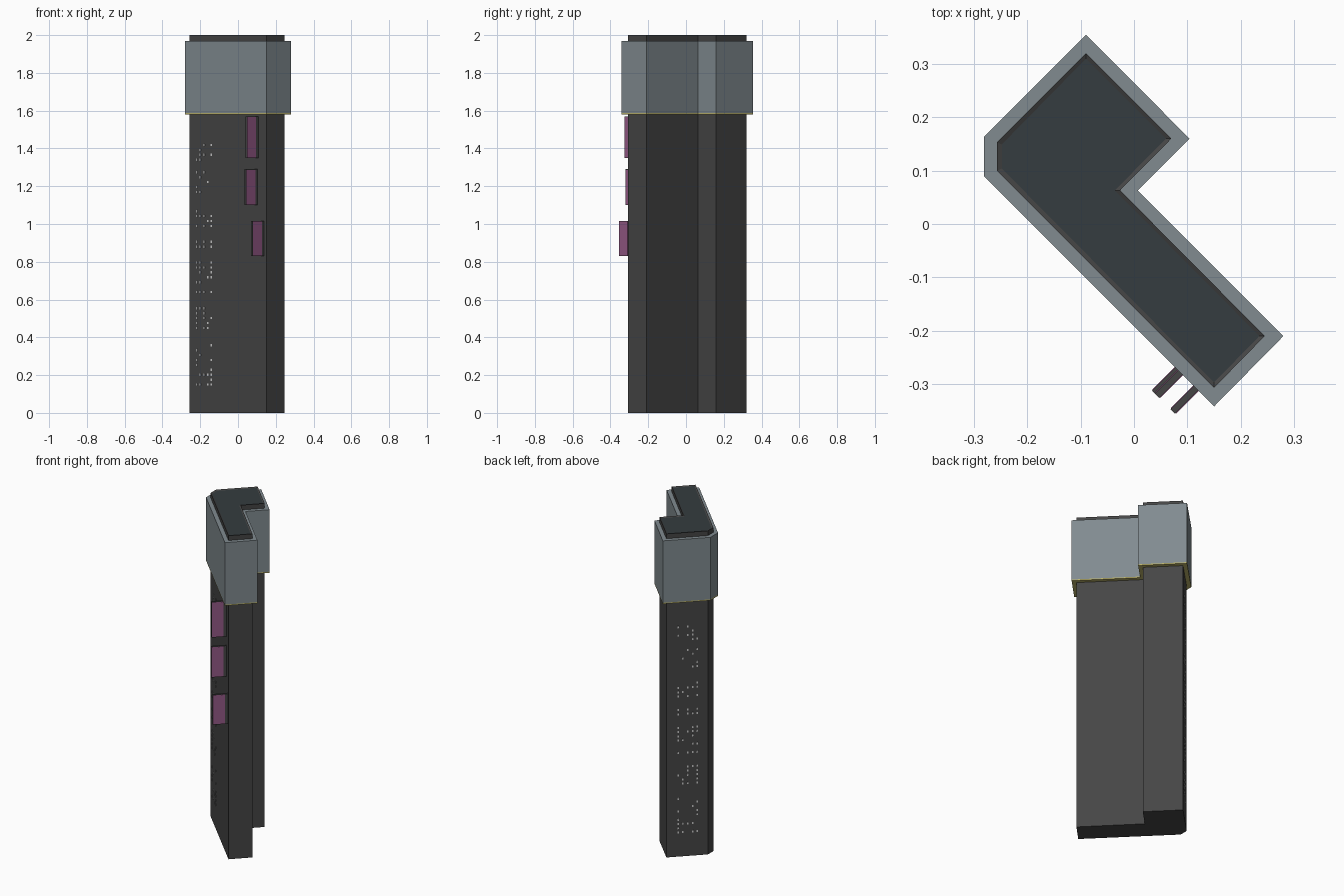
import bpy, bmesh, math, random
from mathutils import Vector, Matrix

if "Cube" in bpy.data.objects:
    bpy.data.objects.remove(bpy.data.objects["Cube"])

random.seed(4)

def material(name, color):
    m = bpy.data.materials.new(name)
    m.diffuse_color = color
    m.use_nodes = True
    m.node_tree.nodes["Principled BSDF"].inputs["Base Color"].default_value = m.diffuse_color
    return m

WALL = material("dark_wall", (0.06, 0.06, 0.06, 1))
ROOF = material("roof_blue_grey", (0.035, 0.045, 0.05, 1))
GLASS = material("grey_glass", (0.22, 0.26, 0.28, 0.75))
GLOW = material("yellow_trim", (0.5, 0.45, 0.15, 1))
PINK = material("pink_panel", (0.3, 0.1, 0.24, 1))
LIGHT = material("window_light", (0.7, 0.7, 0.68, 1))

# L-shaped tower plan and the wider plan of its collar
BODY = [(-0.09, 0.32), (-0.257, 0.153), (-0.257, 0.10), (0.15, -0.307),
        (0.245, -0.21), (-0.026, 0.063), (0.07, 0.16)]
COLLAR = [(-0.09, 0.355), (-0.281, 0.164), (-0.281, 0.089), (0.15, -0.342),
          (0.28, -0.21), (0.007, 0.063), (0.104, 0.16)]

def finish(name, bm, *mats):
    bmesh.ops.recalc_face_normals(bm, faces=bm.faces)
    me = bpy.data.meshes.new(name)
    bm.to_mesh(me)
    bm.free()
    for m in mats:
        me.materials.append(m)
    ob = bpy.data.objects.new(name, me)
    bpy.context.collection.objects.link(ob)
    return ob

def loop(bm, plan, z):
    return [bm.verts.new((x, y, z)) for x, y in plan]

def bridge(bm, a, b):
    n = len(a)
    for i in range(n):
        j = (i + 1) % n
        bm.faces.new((a[i], a[j], b[j], b[i]))

# Tower body with a shallow inset roof
bm = bmesh.new()
low, high = loop(bm, BODY, 0), loop(bm, BODY, 2)
bridge(bm, low, high)
bm.faces.new(low)
roof = bm.faces.new(high)
bm.normal_update()
bmesh.ops.inset_region(bm, faces=[roof], thickness=0.01, depth=-0.004)
roof.material_index = 1
finish("tower_body", bm, WALL, ROOF)

def ring(name, z0, z1, mat, top):
    bm = bmesh.new()
    a, b = loop(bm, COLLAR, z0), loop(bm, COLLAR, z1)
    bridge(bm, a, b)
    bridge(bm, a, loop(bm, BODY, z0))
    if top:
        bridge(bm, b, loop(bm, BODY, z1))
    return finish(name, bm, mat)

# Glass collar and its glowing lower edge
ring("glass_collar", 1.587, 1.97, GLASS, True)
ring("collar_trim", 1.58, 1.587, GLOW, False)

def box(bm, origin, axes, lo, hi):
    """Box between lo and hi in a local (along wall, outward, up) frame."""
    u, n = axes
    w = Vector((0, 0, 1))
    size = [b - a for a, b in zip(lo, hi)]
    mid = [(a + b) / 2 for a, b in zip(lo, hi)]
    c = origin + u * mid[0] + n * mid[1] + w * mid[2]
    rot = Matrix((u, n, w)).transposed().to_4x4()
    bmesh.ops.create_cube(bm, size=1, matrix=Matrix.Translation(c) @ rot
                          @ Matrix.Diagonal((*size, 1)))

R = math.sqrt(0.5)
FRONT = (Vector((R, -R, 0)), Vector((-R, -R, 0)))
BACK = (Vector((R, R, 0)), Vector((-R, R, 0)))
FRONT_START = Vector((-0.257, 0.10, 0))
BACK_START = Vector((-0.257, 0.153, 0))

# Three blade signs: dark board with a coloured panel on both sides
for k, (d, z0, z1) in enumerate([(0.365, 1.35, 1.57), (0.355, 1.10, 1.29), (0.424, 0.83, 1.015)]):
    u = (d + 0.357) * R
    bm = bmesh.new()
    box(bm, FRONT_START, FRONT, (u - 0.006, 0, z0), (u + 0.006, 0.086, z1))
    finish(f"sign_board_{k + 1}", bm, WALL)
    bm = bmesh.new()
    for s in (-1, 1):
        a, b = sorted((s * 0.0055, s * 0.0075))
        box(bm, FRONT_START, FRONT, (u + a, 0.018, z0 + 0.003), (u + b, 0.084, z1 - 0.003))
    finish(f"sign_panel_{k + 1}", bm, PINK)

# Scattered window lights, the same pattern on both outer walls
COLUMNS = (0, 0.026, 0.056, 0.084, 0.11)
BANDS = [(0.15, 0.36), (0.45, 0.56), (0.64, 0.8), (0.88, 0.92), (0.99, 1.1),
         (1.17, 1.27), (1.34, 1.43), (1.68, 1.70), (1.83, 1.89)]
spots = []
for z0, z1 in BANDS:
    for i in range(round((z1 - z0) / 0.026) + 1):
        spots += [(c, z0 + i * 0.026) for c in COLUMNS if random.random() < 0.38]
for name, start, axes, off in (("front_window_lights", FRONT_START, FRONT, 0.055),
                               ("back_window_lights", BACK_START, BACK, 0.06)):
    bm = bmesh.new()
    for c, z in spots:
        box(bm, start, axes, (off + c - 0.004, -0.001, z - 0.006), (off + c + 0.004, 0.002, z + 0.006))
    finish(name, bm, LIGHT)
